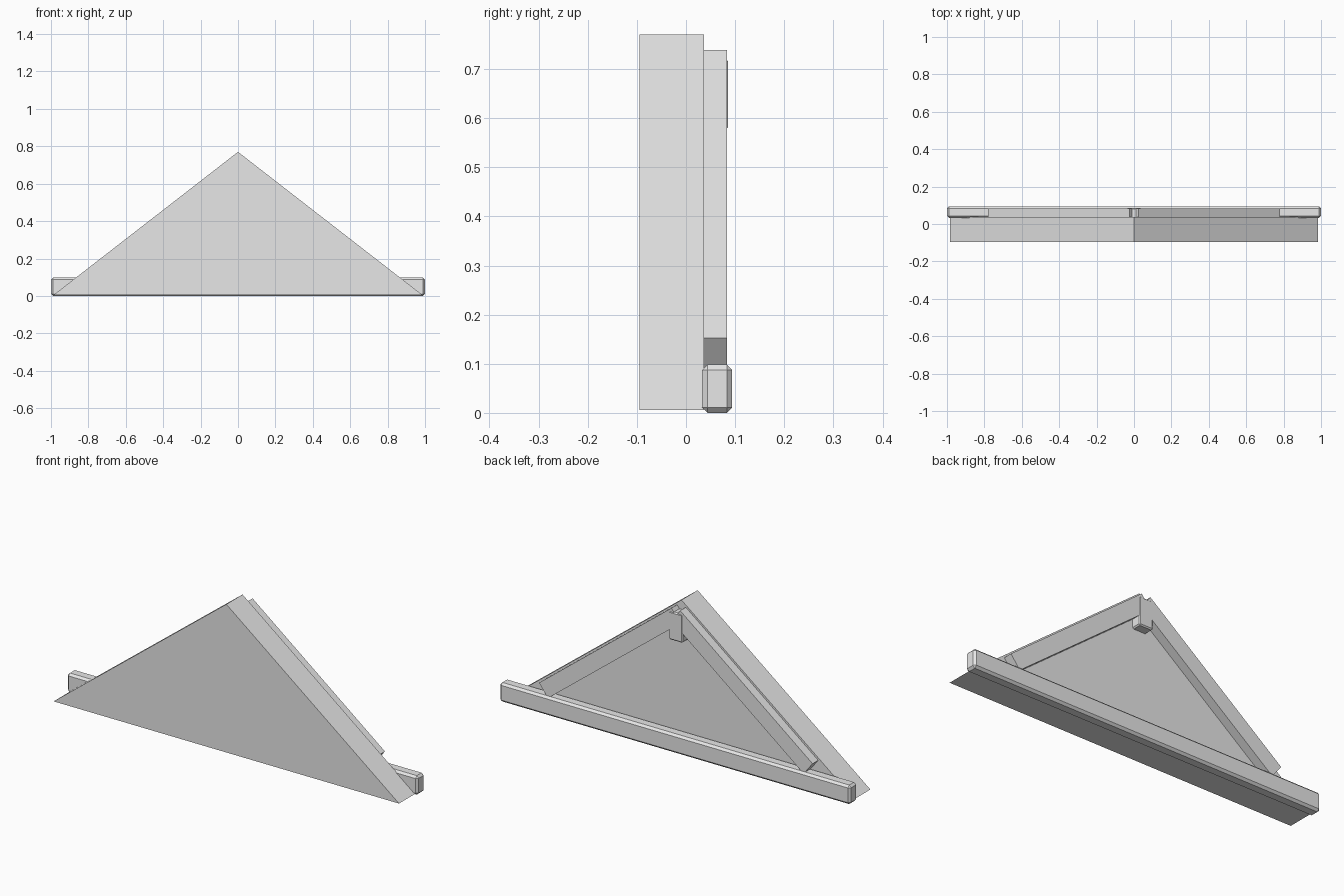
import bpy
import bmesh
from mathutils import Vector

cube = bpy.data.objects.get("Cube")
if cube:
    bpy.data.objects.remove(cube, do_unlink=True)

grey = bpy.data.materials.new("light_grey")
grey.use_nodes = True
grey.diffuse_color = (0.8, 0.8, 0.8, 1)
grey.node_tree.nodes["Principled BSDF"].inputs["Base Color"].default_value = (0.8, 0.8, 0.8, 1)


def extrude_profile(name, profile, y0, y1, bevel=0):
    """Extrude an x/z outline from y0 to y1, with optional chamfered edges."""
    bm = bmesh.new()
    face = bm.faces.new([bm.verts.new((x, y0, z)) for x, z in profile])
    ext = bmesh.ops.extrude_face_region(bm, geom=[face])
    verts = [v for v in ext["geom"] if isinstance(v, bmesh.types.BMVert)]
    bmesh.ops.translate(bm, verts=verts, vec=(0, y1 - y0, 0))
    bmesh.ops.recalc_face_normals(bm, faces=bm.faces)
    if bevel:
        bmesh.ops.bevel(bm, geom=bm.edges[:], offset=bevel, segments=1,
                        affect='EDGES')
    mesh = bpy.data.meshes.new(name)
    bm.to_mesh(mesh)
    bm.free()
    mesh.materials.append(grey)
    obj = bpy.data.objects.new(name, mesh)
    bpy.context.collection.objects.link(obj)
    return obj


def box_outline(half, z0, z1):
    return [(-half, z0), (half, z0), (half, z1), (-half, z1)]


# Solid triangular gable
extrude_profile("gable_panel", [(-0.985, 0.006), (0.985, 0.006), (0, 0.77)],
                -0.095, 0.037)

# Chamfered beam along the base
extrude_profile("base_beam", box_outline(1.0, 0, 0.098), 0.033, 0.094, 0.011)

# Sloping rafters with square-cut ends
top, foot = Vector((0.025, 0.739)), Vector((0.78, 0.152))
run = (foot - top).normalized()
inward = Vector((run.y, -run.x)) * 0.083
outline = [top, foot, foot + inward, top + inward]
for side, sign in (("left", 1), ("right", -1)):
    extrude_profile(side + "_rafter", [(sign * p.x, p.y) for p in outline],
                    0.037, 0.083)

# Short post hanging at the peak
extrude_profile("peak_post", box_outline(0.039, 0.575, 0.722), 0.03, 0.0855, 0.006)
